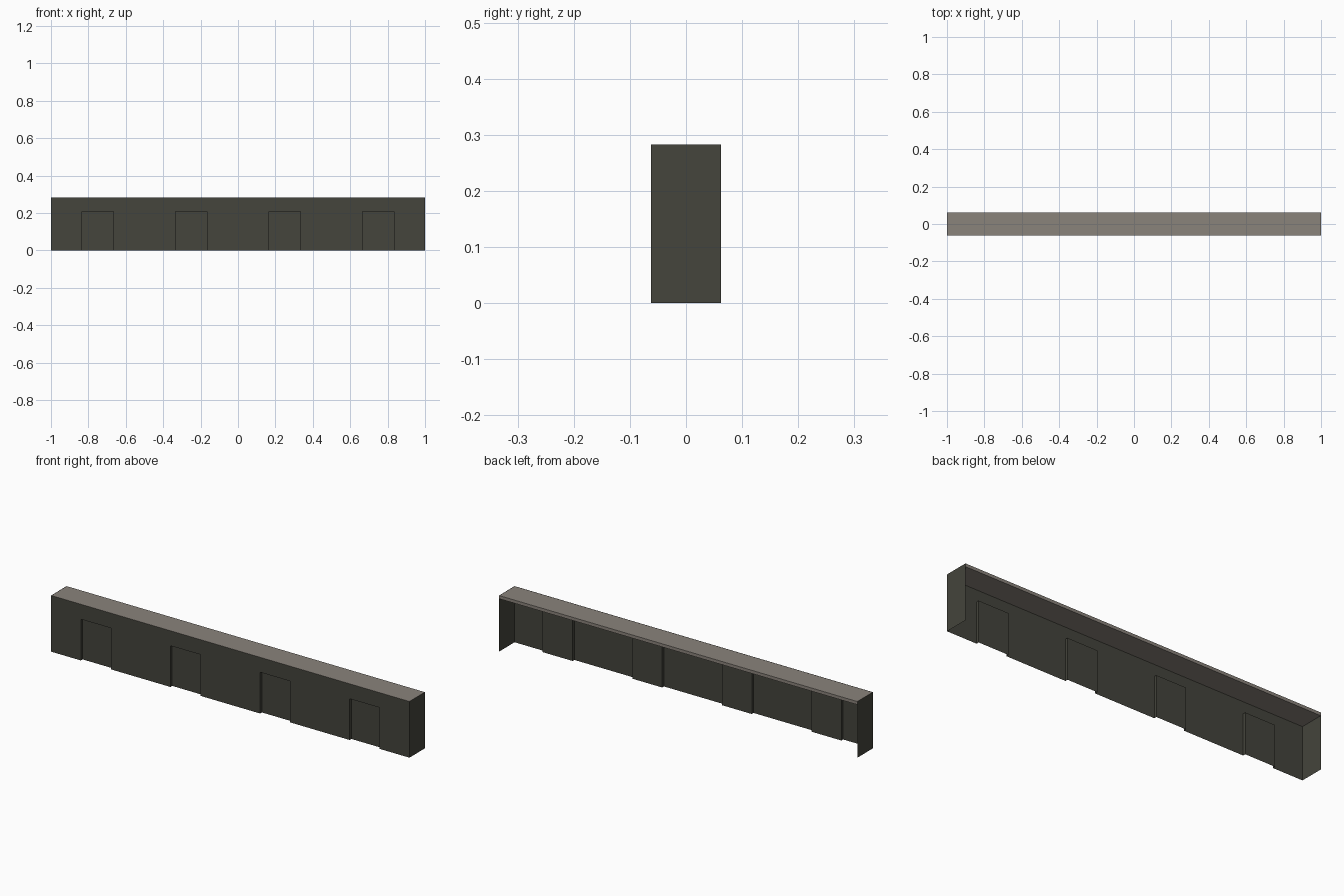
import bpy, bmesh

if "Cube" in bpy.data.objects:
    bpy.data.objects.remove(bpy.data.objects["Cube"])

W, D, H = 1.0, 0.062, 0.283      # half length, half depth, height
DOOR_W, DOOR_H, RECESS = 0.167, 0.208, 0.014
SLAB = 0.016


def material(name, colour):
    m = bpy.data.materials.new(name)
    m.diffuse_color = (*colour, 1)
    m.use_nodes = True
    m.node_tree.nodes["Principled BSDF"].inputs["Base Color"].default_value = m.diffuse_color
    return m


dark = material("dark wall", (0.058, 0.058, 0.045))
stone = material("grey roof", (0.254, 0.227, 0.198))


def make(name, quads, mat):
    bm = bmesh.new()
    for q in quads:
        bm.faces.new([bm.verts.new(p) for p in q])
    bmesh.ops.remove_doubles(bm, verts=bm.verts, dist=1e-5)
    mesh = bpy.data.meshes.new(name)
    bm.to_mesh(mesh)
    bm.free()
    mesh.materials.append(mat)
    ob = bpy.data.objects.new(name, mesh)
    bpy.context.collection.objects.link(ob)
    return ob


def panel(x0, x1, z0, z1, y):
    """Upright quad facing the front."""
    return [(x0, y, z0), (x1, y, z0), (x1, y, z1), (x0, y, z1)]


def side(x, y0, y1, z0, z1):
    """Upright quad facing +x."""
    return [(x, y0, z0), (x, y1, z0), (x, y1, z1), (x, y0, z1)]


# Front wall: thin sheet with four shallow doorways pressed backwards
front, back = -D, -D + RECESS
wall, doors = [], []
x = -W
for c in (-0.75, -0.25, 0.25, 0.75):
    a, b = c - DOOR_W / 2, c + DOOR_W / 2
    wall.append(panel(x, a, 0, DOOR_H, front))
    wall.append(panel(x, a, DOOR_H, H, front))
    wall.append(panel(a, b, DOOR_H, H, front))
    wall.append(side(a, front, back, 0, DOOR_H))
    wall.append(side(b, front, back, 0, DOOR_H)[::-1])
    wall.append([(a, front, DOOR_H), (a, back, DOOR_H),
                 (b, back, DOOR_H), (b, front, DOOR_H)][::-1])
    doors.append(panel(a, b, 0, DOOR_H, back))
    x = b
wall.append(panel(x, W, 0, DOOR_H, front))
wall.append(panel(x, W, DOOR_H, H, front))
make("front_wall", wall, dark)
make("door_panels", doors, dark)

# End walls: thin sheets, back and underside stay open
make("right_end_wall", [side(W, -D, D, 0, H)], dark)
make("left_end_wall", [side(-W, -D, D, 0, H)[::-1]], dark)

# Roof slab, its edge shows along the open back
bm = bmesh.new()
bmesh.ops.create_cube(bm, size=1)
e = 0.0008
for v in bm.verts:
    v.co = (v.co.x * 2 * (W - e), v.co.y * (2 * D - e) + e / 2,
            H - SLAB / 2 + v.co.z * SLAB)
mesh = bpy.data.meshes.new("roof_slab")
bm.to_mesh(mesh)
bm.free()
mesh.materials.append(stone)
bpy.context.collection.objects.link(bpy.data.objects.new("roof_slab", mesh))
